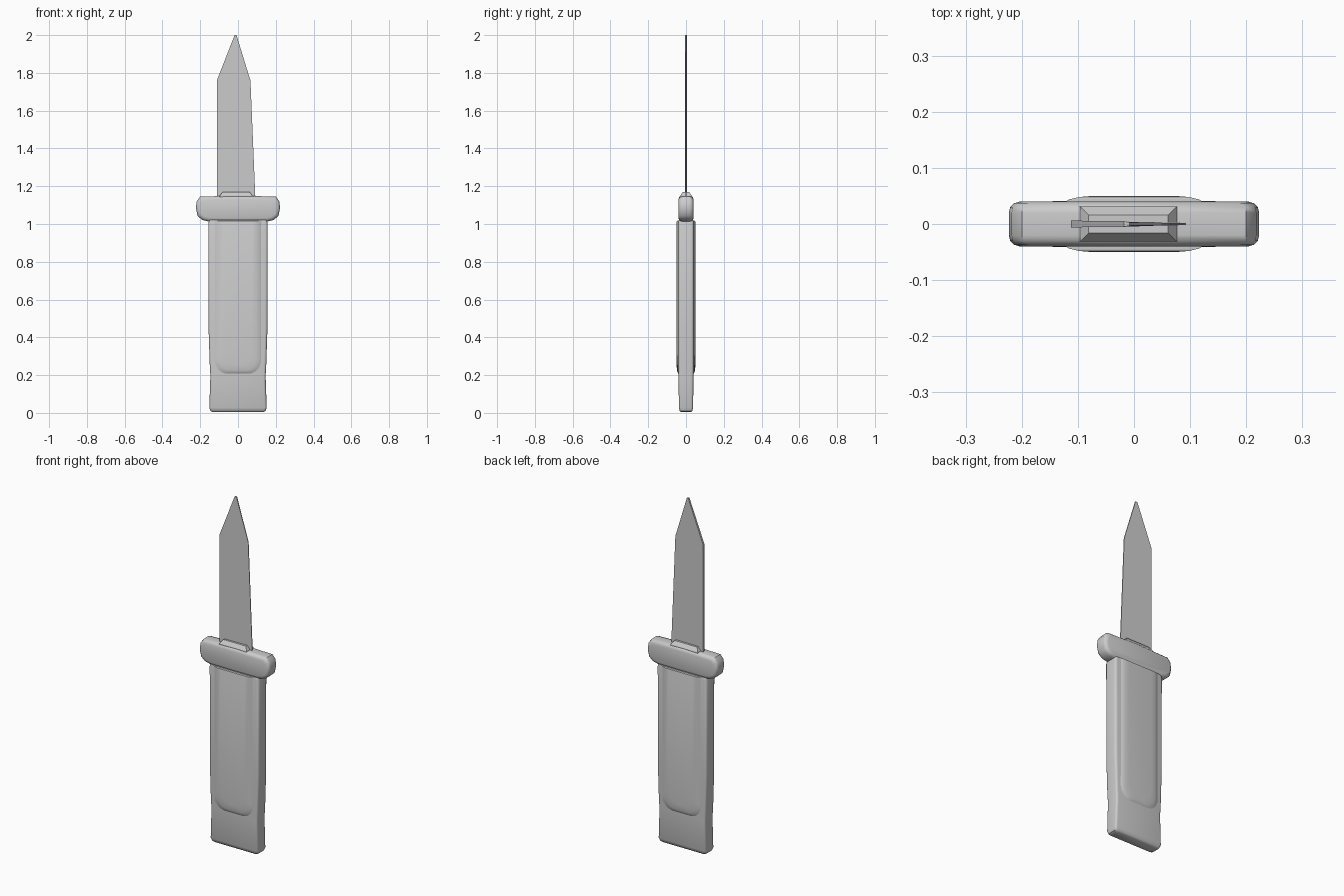
import bpy
import math

if "Cube" in bpy.data.objects:
    bpy.data.objects.remove(bpy.data.objects["Cube"])


def loft(name, rings, smooth=True):
    """Skin a list of equal-length point rings and cap both ends."""
    n = len(rings[0])
    verts = [p for r in rings for p in r]
    faces = [(k * n + i, k * n + (i + 1) % n, (k + 1) * n + (i + 1) % n, (k + 1) * n + i)
             for k in range(len(rings) - 1) for i in range(n)]
    faces += [tuple(range(n))[::-1], tuple(range((len(rings) - 1) * n, len(rings) * n))]
    me = bpy.data.meshes.new(name)
    me.from_pydata(verts, [], faces)
    ob = bpy.data.objects.new(name, me)
    bpy.context.collection.objects.link(ob)
    bpy.ops.object.select_all(action='DESELECT')
    ob.select_set(True)
    bpy.context.view_layer.objects.active = ob
    bpy.ops.object.mode_set(mode='EDIT')
    bpy.ops.mesh.select_all(action='SELECT')
    bpy.ops.mesh.normals_make_consistent(inside=False)
    bpy.ops.object.mode_set(mode='OBJECT')
    if smooth:
        bpy.ops.object.shade_smooth_by_angle(angle=math.radians(40))
    return ob


def round_rect(hx, hy, r, z, steps=4):
    """Rounded rectangle ring in the xy plane."""
    pts = []
    for q, (sx, sy) in enumerate([(1, 1), (-1, 1), (-1, -1), (1, -1)]):
        for i in range(steps + 1):
            a = (q + i / steps) * math.pi / 2
            pts.append((sx * (hx - r) + r * math.cos(a), sy * (hy - r) + r * math.sin(a), z))
    return pts


# Handle body: z, half width, half depth, corner radius
loft("handle", [round_rect(hx, hy, r, z) for z, hx, hy, r in [
    (0.004, 0.135, 0.026, 0.012), (0.010, 0.146, 0.033, 0.012),
    (0.027, 0.152, 0.038, 0.012), (0.20, 0.146, 0.039, 0.012),
    (0.24, 0.149, 0.040, 0.012), (0.45, 0.156, 0.041, 0.014),
    (1.005, 0.157, 0.041, 0.014), (1.02, 0.152, 0.038, 0.012)]])


def panel_ring(hx, bottom, top, y, steps=6):
    """U-shaped outline with rounded lower corners, in the xz plane."""
    r = 0.07
    pts = [(-hx, y, top)]
    for sx, a0 in ((-1, math.pi), (1, 1.5 * math.pi)):
        for i in range(steps + 1):
            a = a0 + i / steps * math.pi / 2
            pts.append((sx * (hx - r) + r * math.cos(a), y, bottom + r + r * math.sin(a)))
    return pts + [(hx, y, top)]


# Raised grip swelling through both faces of the handle
swell = [(0.128, 0.205, 1.018, 0.037), (0.115, 0.213, 1.018, 0.044),
         (0.098, 0.225, 1.016, 0.048), (0.075, 0.255, 1.010, 0.050)]
loft("grip_swell", [panel_ring(hx, b, t, -y) for hx, b, t, y in reversed(swell)]
     + [panel_ring(hx, b, t, y) for hx, b, t, y in swell])

# Crossguard with rounded ends
half = [(0, 1.012), (0.16, 1.014), (0.19, 1.022), (0.214, 1.043), (0.223, 1.085),
        (0.218, 1.122), (0.20, 1.145), (0, 1.150)]
outline = half + [(-x, z) for x, z in half[-2:0:-1]]
edge = [(0.040, 0.88), (0.037, 0.94), (0.030, 0.985), (0.020, 1.0)]


def guard_ring(y, s):
    inset = (1 - s) * 0.16
    return [(x * (1 - inset / 0.223), y, 1.08 + (z - 1.08) * (1 - inset / 0.07)) for x, z in outline]


loft("crossguard", [guard_ring(-y, s) for y, s in edge]
     + [guard_ring(y, s) for y, s in reversed(edge)])

# Bevelled collar at the blade root
loft("collar", [[(x0, -y, z), (x1, -y, z), (x1, y, z), (x0, y, z)] for x0, x1, y, z in [
    (-0.098, 0.078, 0.032, 1.135), (-0.096, 0.076, 0.031, 1.15),
    (-0.081, 0.061, 0.016, 1.17)]], smooth=False)

# Flat blade: x, z, half thickness (thick spine, thin cutting edge)
blade = [(-0.112, 1.11, 0.006), (0.093, 1.11, 0.002), (0.066, 1.76, 0.002),
         (-0.008, 2.0, 0.003), (-0.018, 2.0, 0.005), (-0.112, 1.76, 0.006)]
loft("blade", [[(x, s * t, z) for x, z, t in blade] for s in (-1, 1)], smooth=False)
